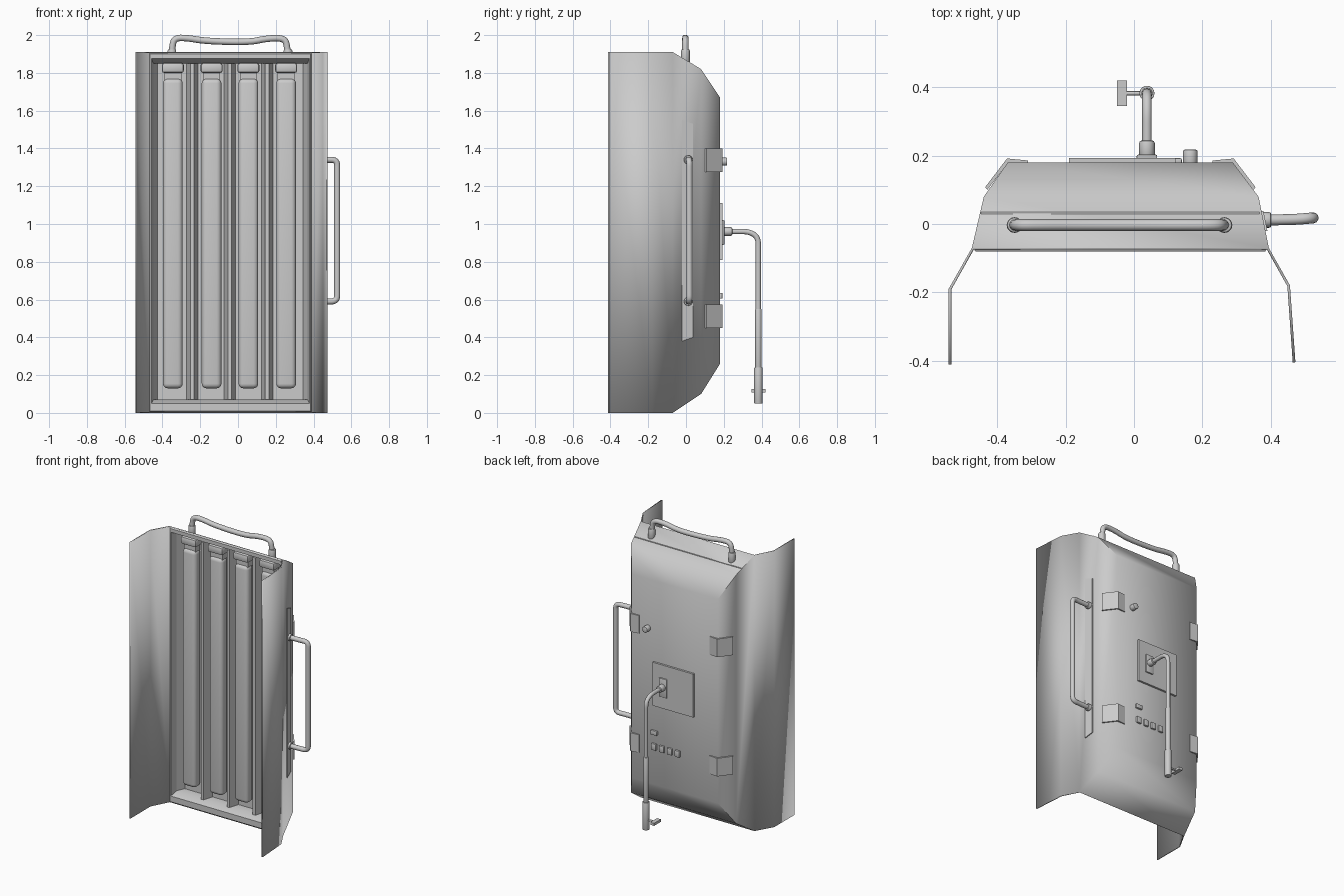
import bpy, bmesh, math
from mathutils import Vector

if "Cube" in bpy.data.objects:
    bpy.data.objects.remove(bpy.data.objects["Cube"])

gray = bpy.data.materials.new("light gray metal")
gray.use_nodes = True
gray.diffuse_color = (0.6, 0.6, 0.6, 1)
gray.node_tree.nodes["Principled BSDF"].inputs["Base Color"].default_value = (0.6, 0.6, 0.6, 1)

CX = -0.04  # centre line of the housing


def finish(ob, angle=35):
    bpy.ops.object.select_all(action='DESELECT')
    ob.select_set(True)
    bpy.context.view_layer.objects.active = ob
    if ob.type == 'CURVE':
        bpy.ops.object.convert(target='MESH')
        ob = bpy.context.view_layer.objects.active
    ob.data.materials.clear()
    ob.data.materials.append(gray)
    bpy.ops.object.shade_smooth_by_angle(angle=math.radians(angle))
    return ob


def mesh_object(name, bm, angle=35):
    bmesh.ops.recalc_face_normals(bm, faces=bm.faces)
    me = bpy.data.meshes.new(name)
    bm.to_mesh(me)
    bm.free()
    ob = bpy.data.objects.new(name, me)
    bpy.context.collection.objects.link(ob)
    return finish(ob, angle)


def box(name, lo, hi, bevel=0.0, segments=2):
    bm = bmesh.new()
    bmesh.ops.create_cube(bm, size=1)
    for v in bm.verts:
        v.co = [(lo[i] + hi[i]) / 2 + v.co[i] * (hi[i] - lo[i]) for i in range(3)]
    if bevel:
        bmesh.ops.bevel(bm, geom=bm.edges[:], offset=bevel, segments=segments,
                        profile=0.5, affect='EDGES')
    return mesh_object(name, bm)


def prism(name, outline, z0, z1):
    """Closed xy outline raised from z0 to z1."""
    bm = bmesh.new()
    low, high = [[bm.verts.new((x, y, z)) for x, y in outline] for z in (z0, z1)]
    n = len(outline)
    for i in range(n):
        j = (i + 1) % n
        bm.faces.new((low[i], low[j], high[j], high[i]))
    bm.faces.new(low)
    bm.faces.new(high)
    return mesh_object(name, bm)


def rod(name, a, b, radius, bevel=0.004):
    a, b = Vector(a), Vector(b)
    bm = bmesh.new()
    bmesh.ops.create_cone(bm, cap_ends=True, segments=20, radius1=radius,
                          radius2=radius, depth=(b - a).length)
    rims = [e for e in bm.edges if abs(e.verts[0].co.z - e.verts[1].co.z) < 1e-5]
    bmesh.ops.bevel(bm, geom=rims, offset=bevel, segments=2, profile=0.5, affect='EDGES')
    turn = Vector((0, 0, 1)).rotation_difference(b - a).to_matrix()
    for v in bm.verts:
        v.co = turn @ v.co + (a + b) / 2
    return mesh_object(name, bm)


def pipe(name, points, radius):
    cu = bpy.data.curves.new(name, 'CURVE')
    cu.dimensions = '3D'
    cu.bevel_depth, cu.bevel_resolution, cu.use_fill_caps = radius, 4, True
    sp = cu.splines.new('NURBS')
    sp.points.add(len(points) - 1)
    for p, co in zip(sp.points, points):
        p.co = (*co, 1)
    sp.order_u, sp.use_endpoint_u, sp.resolution_u = 3, True, 6
    ob = bpy.data.objects.new(name, cu)
    bpy.context.collection.objects.link(ob)
    return finish(ob, 50)


# Housing: nested rectangles stepping to the back, with a thin wing on each side
def ring(bm, x0, x1, y, z0, z1):
    return [bm.verts.new(c) for c in ((x0, y, z0), (x1, y, z0), (x1, y, z1), (x0, y, z1))]


def bridge(bm, a, b):
    for i in range(4):
        j = (i + 1) % 4
        bm.faces.new((a[i], a[j], b[j], b[i]))


bm = bmesh.new()
front = ring(bm, -0.475, 0.395, -0.07, 0, 1.91)
middle = ring(bm, -0.44, 0.365, 0.08, 0.10, 1.82)
back = ring(bm, -0.37, 0.29, 0.18, 0.26, 1.67)
bridge(bm, front, middle)
bridge(bm, middle, back)
bm.faces.new(back)
for (low, high), path in (((front[0], front[3]), ((-0.543, -0.19), (-0.543, -0.412))),
                          ((front[1], front[2]), ((0.457, -0.18), (0.473, -0.405)))):
    for x, y in path:
        nl, nh = bm.verts.new((x, y, 0)), bm.verts.new((x, y, 1.91))
        bm.faces.new((low, nl, nh, high))
        low, high = nl, nh
housing = mesh_object("housing", bm, 60)
thick = housing.modifiers.new("thickness", 'SOLIDIFY')
thick.thickness = 0.008

# Front frame: raised lip falling into the recess
bm = bmesh.new()
steps = [ring(bm, *s) for s in ((-0.472, 0.392, -0.068, 0.003, 1.907),
                                (-0.465, 0.385, -0.08, 0.01, 1.90),
                                (-0.458, 0.378, -0.08, 0.05, 1.875),
                                (-0.448, 0.368, -0.03, 0.07, 1.85),
                                (-0.448, 0.368, 0.03, 0.07, 1.85))]
for a, b in zip(steps, steps[1:]):
    bridge(bm, a, b)
mesh_object("front_frame", bm)

# Reflector: troughs divided by ridges
ridges = (-0.242, -0.044, 0.154)
profile = [(-0.448, -0.03), (-0.425, 0.025)]
for r in ridges:
    profile += [(r - 0.03, 0.025), (r - 0.01, -0.045), (r + 0.01, -0.045), (r + 0.03, 0.025)]
profile += [(0.345, 0.025), (0.368, -0.03), (0.368, 0.035), (-0.448, 0.035)]
prism("reflector", profile, 0.07, 1.85)

# Lamp tubes with sockets
for n, x in enumerate((-0.345, -0.14, 0.055, 0.255)):
    box(f"lamp_{n + 1}", (x - 0.052, -0.05, 0.13), (x + 0.052, 0.02, 1.77), 0.025, 4)
    box(f"lamp_neck_{n + 1}", (x - 0.045, -0.035, 1.76), (x + 0.045, 0.015, 1.81))
    box(f"lamp_socket_{n + 1}", (x - 0.058, -0.055, 1.80), (x + 0.058, 0.025, 1.852), 0.012)

# Top handle with collars
pipe("top_handle", [(-0.35, -0.003, 1.86), (-0.35, -0.003, 1.94), (-0.335, -0.003, 1.985),
                    (-0.27, -0.003, 1.985), (-0.17, -0.003, 1.968), (0.06, -0.003, 1.962),
                    (0.15, -0.003, 1.982), (0.24, -0.003, 1.985), (0.262, -0.003, 1.95),
                    (0.265, -0.003, 1.86)], 0.017)
for side, x in (("right", -0.35), ("left", 0.265)):
    rod(f"top_handle_collar_{side}", (x, -0.003, 1.85), (x, -0.003, 1.925), 0.023, 0.008)

# Side handle on its mounting strip
strip = box("side_handle_strip", (0.375, -0.02, 0.38), (0.387, 0.038, 1.55))
for v in strip.data.vertices:
    if v.co.y > 0:
        v.co.z += 0.02 if v.co.z < 1 else -0.02
    v.co.x -= 0.2 * v.co.y
pipe("side_handle", [(0.37, 0.012, 0.59), (0.46, 0.012, 0.59), (0.525, 0.018, 0.59),
                     (0.525, 0.018, 0.65), (0.525, 0.018, 1.28), (0.525, 0.018, 1.34),
                     (0.46, 0.012, 1.34), (0.37, 0.012, 1.34)], 0.016)
for side, z in (("lower", 0.59), ("upper", 1.34)):
    rod(f"side_handle_collar_{side}", (0.37, 0.012, z), (0.402, 0.012, z), 0.023, 0.006)

# Corner brackets on the back edges
bracket = [(-0.31, 0.178), (-0.31, 0.186), (-0.372, 0.192), (-0.436, 0.108),
           (-0.430, 0.10), (-0.37, 0.178)]
for height, z in (("lower", 0.45), ("upper", 1.275)):
    for side, s in (("right", 1), ("left", -1)):
        prism(f"bracket_{height}_{side}", [(CX + s * (x - CX), y) for x, y in bracket], z, z + 0.125)

# Back plate, buttons and knob
box("back_plate", (-0.19, 0.175, 0.81), (0.122, 0.194, 1.11))
box("cable_mount", (0.008, 0.19, 0.89), (0.068, 0.203, 1.02), 0.004)
for n, x in enumerate((0.115, 0.055, -0.005, -0.065)):
    box(f"button_{n + 1}", (x - 0.018, 0.175, 0.50), (x + 0.018, 0.193, 0.545), 0.004)
box("switch", (0.09, 0.175, 0.605), (0.14, 0.193, 0.635), 0.004)
rod("knob", (0.165, 0.17, 1.33), (0.165, 0.218, 1.33), 0.021, 0.005)

# Hanging cable arm with its end sleeve and crossbar
ax, ay = 0.038, 0.383
rod("arm_collar", (ax, 0.195, 0.96), (ax, 0.245, 0.96), 0.023, 0.008)
pipe("arm", [(ax, 0.2, 0.96), (ax, 0.27, 0.96), (ax, 0.335, 0.96), (ax, ay, 0.93),
             (ax, ay, 0.85), (ax, ay, 0.75), (ax, ay, 0.1)], 0.014)
rod("arm_sleeve_upper", (ax, ay, 0.2), (ax, ay, 0.55), 0.0165, 0.002)
rod("arm_sleeve_lower", (ax, ay, 0.05), (ax, ay, 0.24), 0.022, 0.002)
rod("crossbar_stem", (-0.025, ay, 0.118), (ax, ay, 0.118), 0.006, 0.001)
box("crossbar", (-0.05, 0.346, 0.109), (-0.021, 0.42, 0.127))
